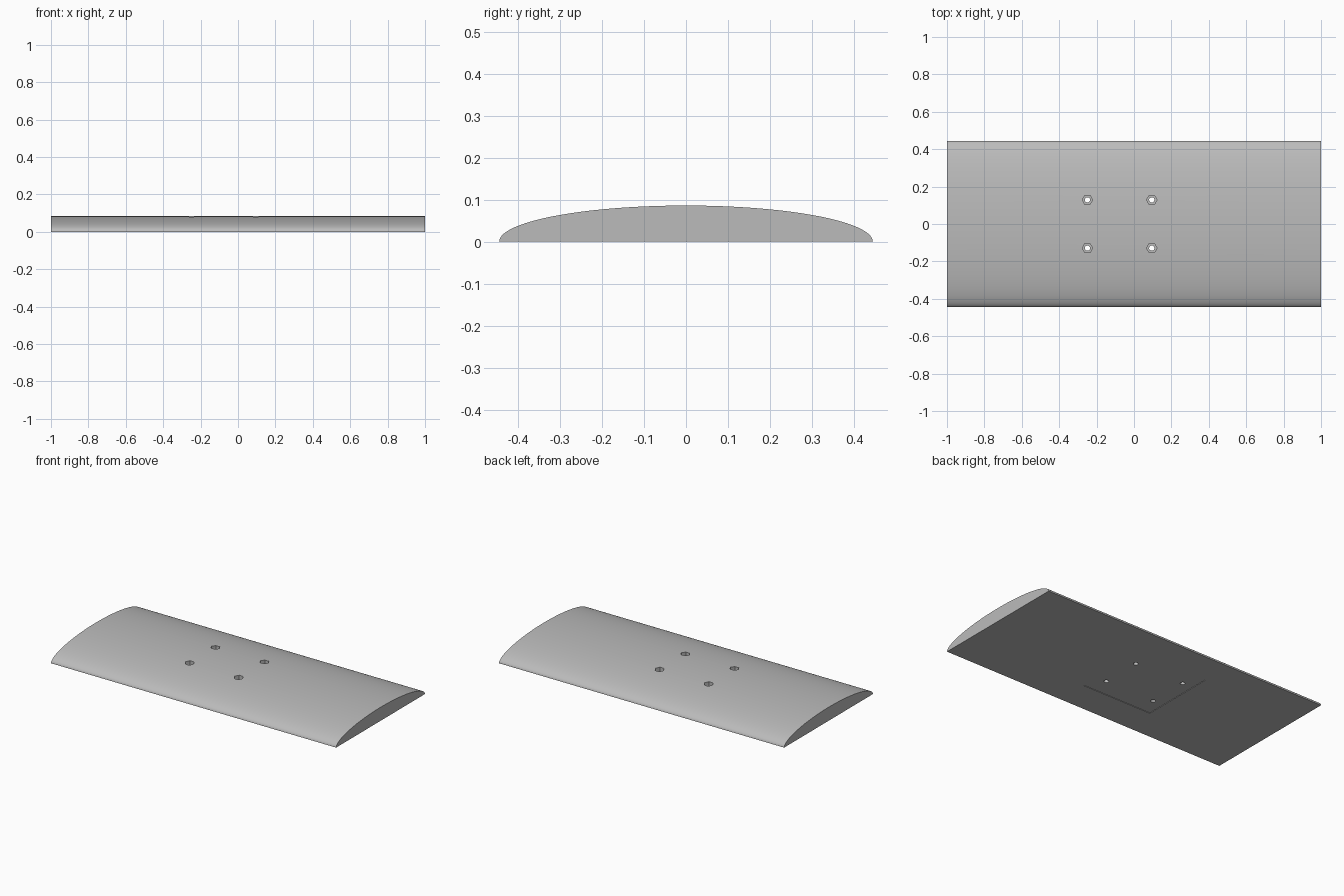
import bpy
import math

old = bpy.data.objects.get("Cube")
if old:
    bpy.data.objects.remove(old, do_unlink=True)

grey = bpy.data.materials.new("plain grey")
grey.use_nodes = True
COLOUR = (0.5, 0.5, 0.5, 1)
grey.diffuse_color = COLOUR
grey.node_tree.nodes["Principled BSDF"].inputs["Base Color"].default_value = COLOUR

HALF_LENGTH, HALF_WIDTH, HEIGHT = 1.0, 0.445, 0.086
MOUNT_X = -0.077


def prism(name, outline, axis, start, end):
    """Extrude a closed 2D outline along x or z."""
    n = len(outline)
    place = (lambda p, d: (d, *p)) if axis == "x" else (lambda p, d: (*p, d))
    verts = [place(p, d) for d in (start, end) for p in outline]
    faces = [tuple(reversed(range(n))), tuple(range(n, 2 * n))]
    faces += [(i, (i + 1) % n, n + (i + 1) % n, n + i) for i in range(n)]
    mesh = bpy.data.meshes.new(name)
    mesh.from_pydata(verts, [], faces)
    mesh.materials.append(grey)
    obj = bpy.data.objects.new(name, mesh)
    bpy.context.collection.objects.link(obj)
    return obj


def circle(x, y, radius, sides):
    turn = 2 * math.pi / sides
    return [(x + radius * math.cos(i * turn), y + radius * math.sin(i * turn))
            for i in range(sides)]


# Domed slab: half-ellipse section along x
STEPS = 64
arc = [(HALF_WIDTH * math.cos(math.pi * i / STEPS), HEIGHT * math.sin(math.pi * i / STEPS))
       for i in range(STEPS)] + [(-HALF_WIDTH, 0)]
slab = prism("domed_slab", arc, "x", -HALF_LENGTH, HALF_LENGTH)

# Shallow square mounting recess underneath
s = 0.243
square = [(MOUNT_X + a * s, b * s) for a, b in ((-1, -1), (1, -1), (1, 1), (-1, 1))]
cutters = [prism("mount_recess_cutter", square, "z", -0.05, 0.003)]

# Four through holes with hexagonal nut pockets on top
for sx in (-1, 1):
    for sy in (-1, 1):
        x, y = MOUNT_X + sx * 0.172, sy * 0.129
        cutters.append(prism("bolt_hole_cutter", circle(x, y, 0.014, 24), "z", -0.1, 0.2))
        cutters.append(prism("nut_pocket_cutter", circle(x, y, 0.028, 6), "z", 0.05, 0.2))

for cutter in cutters:
    cutter.hide_render = True
    cutter.hide_viewport = True
    cut = slab.modifiers.new(cutter.name, "BOOLEAN")
    cut.operation = "DIFFERENCE"
    cut.solver = "EXACT"
    cut.object = cutter

# Apply the cuts and remove the helpers
bpy.context.view_layer.update()
graph = bpy.context.evaluated_depsgraph_get()
result = bpy.data.meshes.new_from_object(slab.evaluated_get(graph))
slab.modifiers.clear()
slab.data = result
for cutter in cutters:
    bpy.data.objects.remove(cutter, do_unlink=True)

bpy.context.view_layer.objects.active = slab
slab.select_set(True)
bpy.ops.object.shade_smooth_by_angle(angle=math.radians(30))
